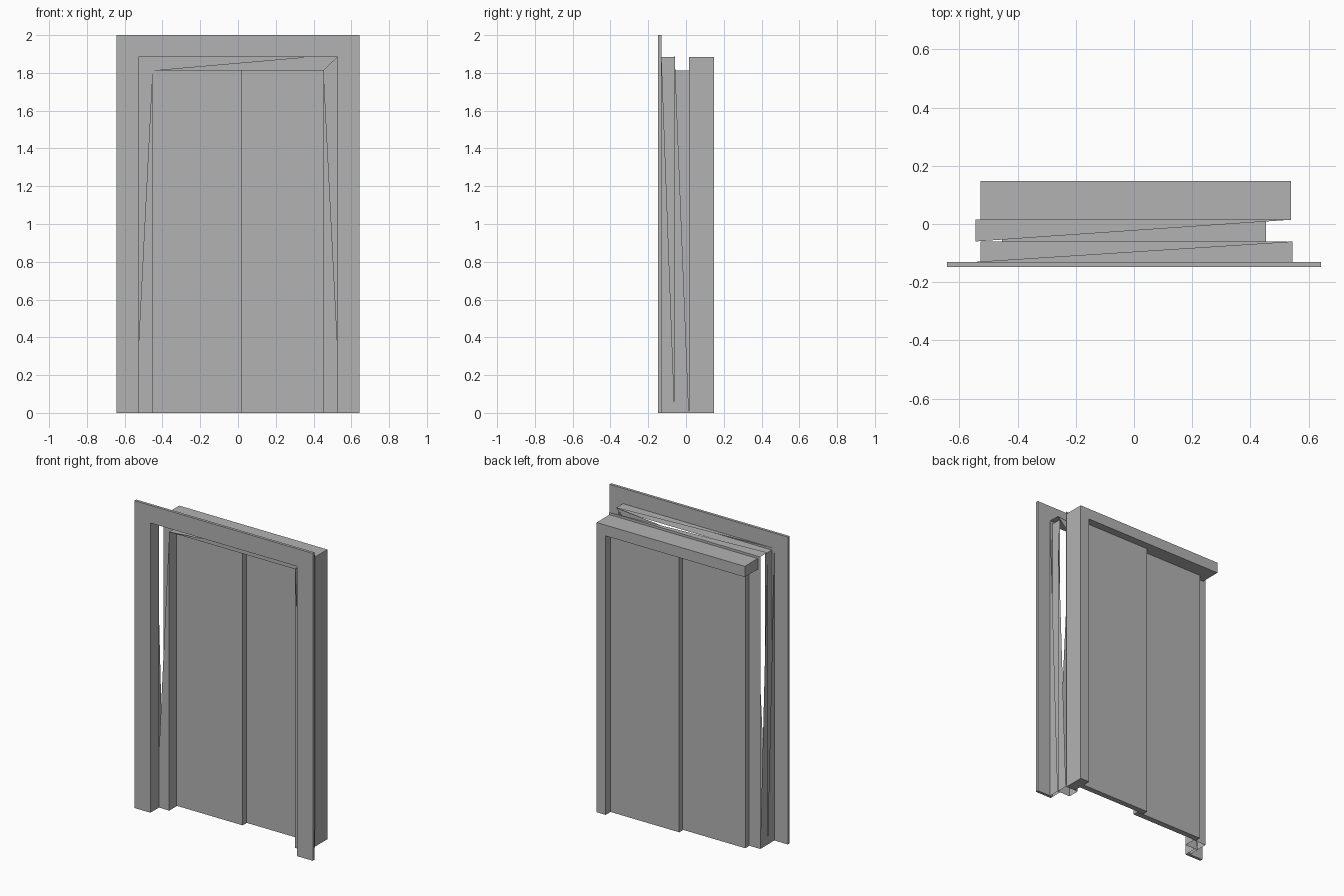
import bpy

cube = bpy.data.objects.get("Cube")
if cube:
    bpy.data.objects.remove(cube, do_unlink=True)

grey = bpy.data.materials.new("plain grey")
grey.use_nodes = True
COLOUR = (0.45, 0.45, 0.45, 1)
grey.diffuse_color = COLOUR
grey.node_tree.nodes["Principled BSDF"].inputs["Base Color"].default_value = COLOUR


def make(name, verts, faces):
    mesh = bpy.data.meshes.new(name)
    mesh.from_pydata(verts, [], faces)
    mesh.materials.append(grey)
    obj = bpy.data.objects.new(name, mesh)
    bpy.context.collection.objects.link(obj)
    return obj


def box(name, x0, x1, y0, y1, z0, z1):
    verts = [(x, y, z) for x in (x0, x1) for y in (y0, y1) for z in (z0, z1)]
    faces = [(0, 1, 3, 2), (4, 6, 7, 5), (0, 4, 5, 1),
             (2, 3, 7, 6), (0, 2, 6, 4), (1, 5, 7, 3)]
    return make(name, verts, faces)


def arch(half, top, y):
    """Doorway outline: up the right side, across, down the left side."""
    return [(-half, y, 0), (-half, y, top), (half, y, top), (half, y, 0)]


def band(name, a, b, drop=(None, None, None), flip=False):
    """Sheet between two outlines; a dropped corner leaves a single triangle."""
    faces = []
    for i, gone in enumerate(drop):
        quad = [i, i + 1, i + 5, i + 4]
        if gone is not None:
            del quad[gone]
        faces.append(quad[::-1] if flip else quad)
    return make(name, a + b, faces)


FRONT, PLATE, STEP, REAR, BACK = -0.148, -0.13, -0.06, 0.015, 0.148
OUT, WIDE, NARROW = (0.545, 1.9), (0.527, 1.885), (0.453, 1.813)
EDGE = (0.642, 2.0)

# Flat surround on the front, with a thin outer edge
band("surround_front", arch(*EDGE, FRONT), arch(*WIDE, FRONT), flip=True)
band("surround_back", arch(*EDGE, PLATE), arch(*WIDE, PLATE))
band("surround_edge", arch(*EDGE, FRONT), arch(*EDGE, PLATE))
for s in (-1, 1):
    x0, x1 = s * WIDE[0], s * EDGE[0]
    make("surround_foot", [(x0, FRONT, 0), (x1, FRONT, 0), (x1, PLATE, 0), (x0, PLATE, 0)],
         [(0, 1, 2, 3) if s < 0 else (3, 2, 1, 0)])

# Stepped reveal inside the opening
band("outer_reveal", arch(*WIDE, FRONT), arch(*WIDE, STEP), flip=True)
band("inner_reveal", arch(*NARROW, STEP), arch(*NARROW, REAR), flip=True)
band("reveal_step", arch(*OUT, STEP), arch(*NARROW, STEP), (1, 0, 0), flip=True)
band("reveal_back", arch(*OUT, REAR), arch(*NARROW, REAR))

# Partly open outer skin of the reveal
band("outer_skin_front", arch(*OUT, PLATE), arch(*OUT, STEP), (2, 3, 3))
band("outer_skin_rear", arch(*OUT, STEP), arch(*OUT, REAR), (2, 1, 3))

# Rear header and the single deep post
box("rear_header", -0.527, 0.54, REAR, BACK, 1.815, 1.885)
box("rear_post", 0.475, 0.54, REAR, BACK, 0, 1.815)

# Two overlapping sliding panels
box("front_door_panel", -0.467, 0.02, 0.02, 0.057, 0, 1.815)
box("rear_door_panel", -0.02, 0.475, 0.062, 0.098, 0, 1.815)
